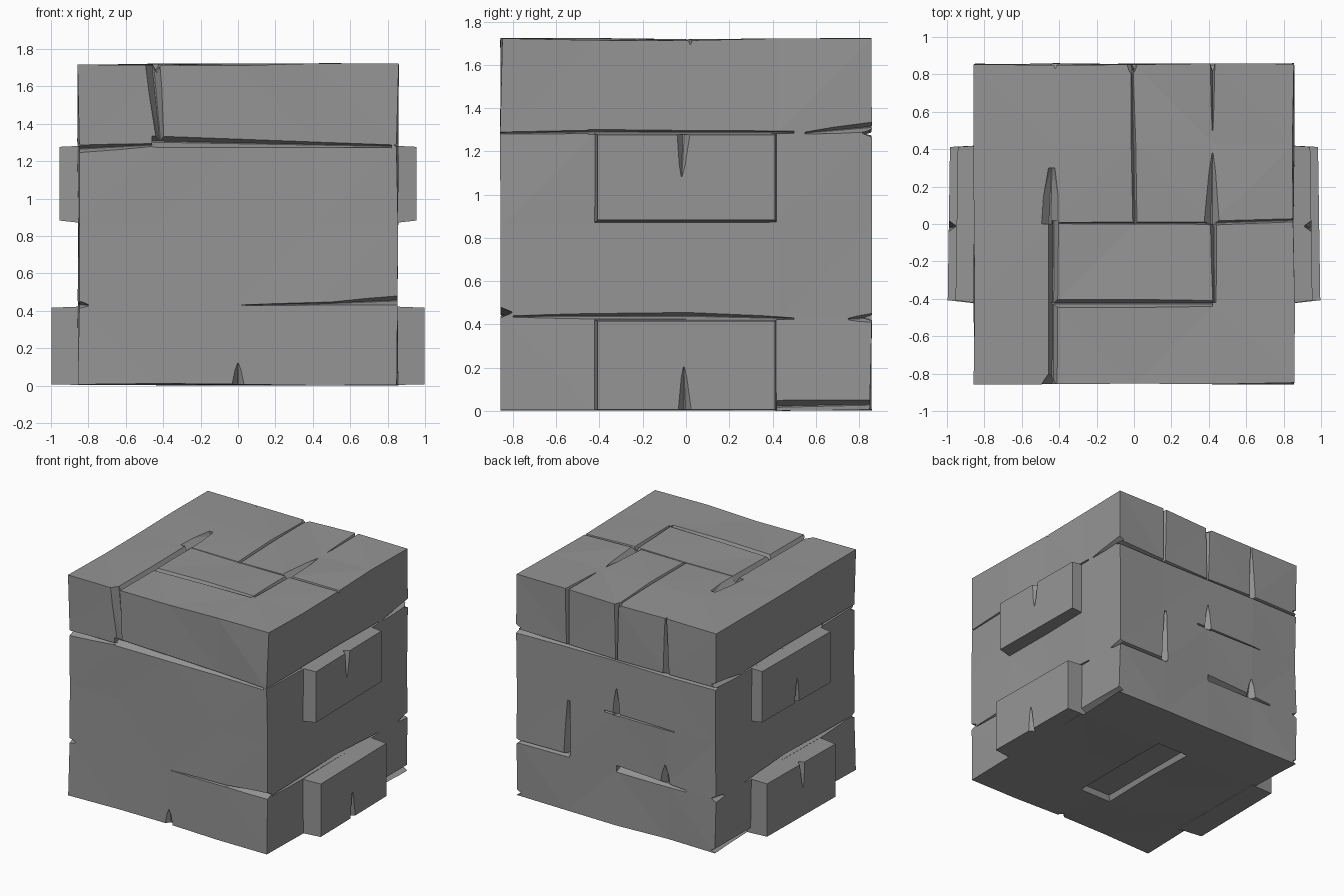
import bpy, bmesh, random
from mathutils import Vector

if "Cube" in bpy.data.objects:
    bpy.data.objects.remove(bpy.data.objects["Cube"])

random.seed(4)
R = 0.853                      # half width of the block
LOW, HIGH = 0.008, 1.718       # bottom and top of the block

# (u, v, outward offset) -> world position on each face
FACES = {
    "front": lambda u, v, o: (u, -R - o, v),
    "back": lambda u, v, o: (u, R + o, v),
    "right": lambda u, v, o: (R + o, u, v),
    "left": lambda u, v, o: (-R - o, u, v),
    "top": lambda u, v, o: (u, v, HIGH + o),
    "bottom": lambda u, v, o: (u, v, LOW - o),
}

# Dark grey stone
stone = bpy.data.materials.new("dark_stone")
stone.diffuse_color = (0.30, 0.30, 0.30, 1)
stone.use_nodes = True
stone.node_tree.nodes["Principled BSDF"].inputs["Base Color"].default_value = stone.diffuse_color


def make_object(name, bm):
    bmesh.ops.recalc_face_normals(bm, faces=bm.faces)
    mesh = bpy.data.meshes.new(name)
    bm.to_mesh(mesh)
    bm.free()
    mesh.materials.append(stone)
    ob = bpy.data.objects.new(name, mesh)
    bpy.context.collection.objects.link(ob)
    return ob


def hull(name, points):
    bm = bmesh.new()
    for p in points:
        bm.verts.new(p)
    bmesh.ops.convex_hull(bm, input=bm.verts)
    return make_object(name, bm)


def cut(target, cutter):
    cutter.hide_render = True
    mod = target.modifiers.new("groove", "BOOLEAN")
    mod.operation = "DIFFERENCE"
    mod.solver = "EXACT"
    mod.object = cutter
    bpy.context.view_layer.objects.active = target
    bpy.ops.object.modifier_apply(modifier=mod.name)
    bpy.data.objects.remove(cutter)


def groove(target, face, p, q, w0, w1, depth=0.05, base=0.0):
    """Tapered V cut along p-q, w0 wide at p and w1 wide at q."""
    p, q = Vector(p), Vector(q)
    d = (q - p).normalized()
    n = Vector((-d.y, d.x))
    pts = []
    for c, w in ((p, w0), (q, w1)):
        k = depth * min(1, 0.25 + w / 0.06)
        for s in (-0.5, 0.5):
            pts.append(FACES[face](*(c + n * s * w * (1 + 0.03 / k)), base + 0.03))
            pts.append(FACES[face](*(c + n * s * w * 0.12), base - k))
    cut(target, hull("groove_cutter", pts))


# Main block: coarse cube with slightly uneven, triangulated faces
bm = bmesh.new()
bmesh.ops.create_cube(bm, size=1)
bmesh.ops.subdivide_edges(bm, edges=bm.edges, cuts=3, use_grid_fill=True)
for v in bm.verts:
    z = v.co.z + 0.5
    v.co = (v.co.x * 2 * R, v.co.y * 2 * R, LOW + z * (HIGH - LOW))
    v.co += Vector([random.uniform(-0.007, 0.007) for _ in range(3)])
bmesh.ops.triangulate(bm, faces=bm.faces)
block = make_object("stone_block", bm)

# Front seams
for p, q, a, b in [
    ((-0.88, 1.265), (-0.45, 1.287), 0.04, 0.012),
    ((-0.46, 1.305), (0.82, 1.28), 0.055, 0.012),
    ((-0.415, 1.30), (-0.46, 1.76), 0.035, 0.07),
    ((0.02, 0.43), (0.5, 0.44), 0.005, 0.012),
    ((0.5, 0.44), (0.88, 0.457), 0.012, 0.045),
    ((0.0, -0.03), (0.0, 0.12), 0.085, 0.006),
    ((-0.88, 0.435), (-0.80, 0.43), 0.05, 0.006),
]:
    groove(block, "front", p, q, a, b)

# Side seams, same on both sides
for side in ("right", "left"):
    for p, q, a, b in [
        ((-0.88, 1.285), (-0.45, 1.29), 0.012, 0.012),
        ((-0.45, 1.29), (0.5, 1.288), 0.018, 0.008),
        ((0.55, 1.285), (0.88, 1.315), 0.006, 0.04),
        ((-0.80, 0.437), (0.02, 0.44), 0.006, 0.035),
        ((0.0, 0.44), (0.5, 0.427), 0.035, 0.006),
        ((0.75, 0.425), (0.88, 0.432), 0.006, 0.045),
        ((0.42, 0.02), (0.88, 0.03), 0.05, 0.035),
    ]:
        groove(block, side, p, q, a, b, 0.04)

# Back seams
for p, q, a, b in [
    ((-0.88, 1.285), (0.0, 1.28), 0.02, 0.01),
    ((-0.02, 1.28), (0.88, 1.285), 0.01, 0.03),
    ((0.42, 1.28), (0.42, 1.76), 0.02, 0.025),
    ((0.0, 1.28), (0.0, 1.76), 0.012, 0.035),
    ((-0.43, 1.28), (-0.42, 1.76), 0.045, 0.008),
    ((0.0, 0.85), (0.0, 1.06), 0.06, 0.006),
    ((-0.5, 0.86), (0.1, 0.862), 0.004, 0.012),
    ((0.41, 0.86), (0.42, 0.44), 0.02, 0.05),
    ((0.88, 0.43), (0.4, 0.435), 0.02, 0.02),
    ((0.0, 0.44), (-0.6, 0.425), 0.05, 0.012),
    ((-0.42, 0.43), (-0.42, 0.58), 0.08, 0.006),
]:
    groove(block, "back", p, q, a, b)

# Top seams
for p, q, a, b in [
    ((-0.435, -0.9), (-0.43, 0.02), 0.05, 0.05),
    ((-0.45, 0.0), (-0.44, 0.3), 0.085, 0.03),
    ((-0.44, -0.425), (0.42, -0.425), 0.045, 0.025),
    ((0.43, -0.42), (0.425, 0.02), 0.012, 0.03),
    ((0.415, 0.0), (0.42, 0.38), 0.075, 0.006),
    ((0.42, 0.5), (0.42, 0.9), 0.004, 0.02),
    ((-0.4, 0.005), (0.40, 0.005), 0.006, 0.012),
    ((0.40, 0.005), (0.86, 0.02), 0.02, 0.02),
    ((0.005, 0.0), (-0.01, 0.82), 0.024, 0.014),
    ((-0.01, 0.8), (-0.015, 0.9), 0.01, 0.08),
]:
    groove(block, "top", p, q, a, b, 0.04)

# Sunken panel in the underside
cut(block, hull("panel_cutter", [
    FACES["bottom"](sx * w, sy * h, o)
    for w, h, o in ((0.15, 0.46, 0.03), (0.12, 0.43, -0.035))
    for sx in (-1, 1) for sy in (-1, 1)]))

# Raised side bricks; the left pair has its notches on the opposite edges
for side in ("right", "left"):
    for name, z0, z1, out in (("upper", 0.865, 1.285, 0.101), ("lower", 0.003, 0.425, 0.143)):
        upper = name == "upper"
        floor = z0 + (0.018 if upper else 0.004)
        pts = [FACES[side](y, z, -0.06) for y in (-0.43, 0.422) for z in (z0, z1)]
        pts += [FACES[side](y, z, out + (0 if y < 0 else -0.012))
                for y in (-0.408, 0.412) for z in (floor, z1 - 0.008)]
        brick = hull(f"{name}_{side}_brick", pts)
        if upper == (side == "right"):
            ends = (-0.01, z1 + 0.02), (-0.02, z1 - 0.2)
        else:
            ends = (-0.005, z0 - 0.02), (-0.01, z0 + 0.2)
        groove(brick, side, *ends, 0.07, 0.006, 0.045, out)
